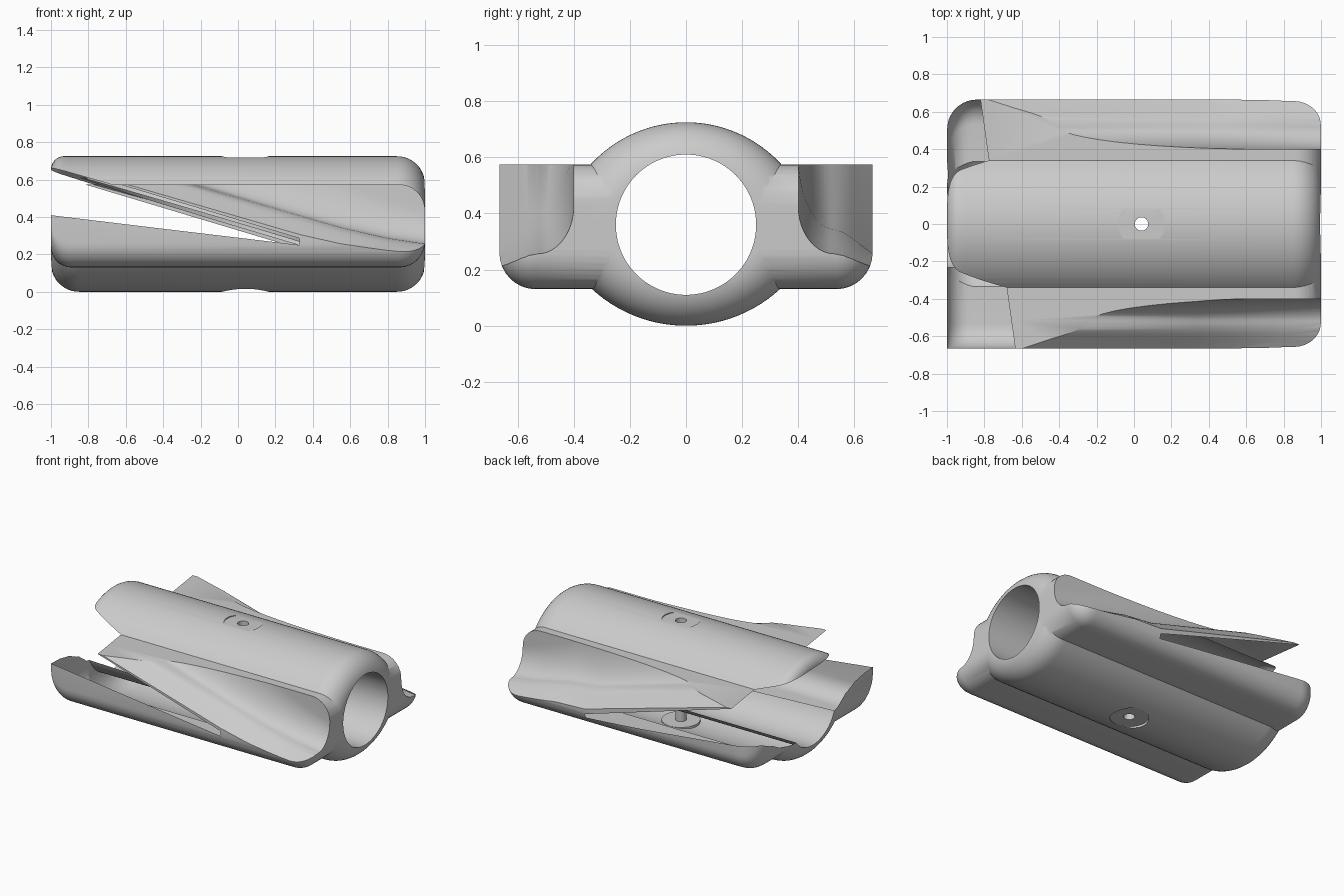
import bpy, bmesh, math
from mathutils import Matrix

old = bpy.data.objects.get("Cube")
if old:
    bpy.data.objects.remove(old, do_unlink=True)

grey = bpy.data.materials.new("plain grey")
grey.use_nodes = True
grey.diffuse_color = (0.6, 0.6, 0.6, 1)
grey.node_tree.nodes["Principled BSDF"].inputs["Base Color"].default_value = (0.6, 0.6, 0.6, 1)


def finish(name, bm):
    bmesh.ops.recalc_face_normals(bm, faces=bm.faces)
    mesh = bpy.data.meshes.new(name)
    bm.to_mesh(mesh)
    bm.free()
    mesh.materials.append(grey)
    obj = bpy.data.objects.new(name, mesh)
    bpy.context.collection.objects.link(obj)
    return obj


def loft(name, rings):
    """Skin a row of equal-length closed rings and cap both ends."""
    bm = bmesh.new()
    rows = [[bm.verts.new(p) for p in ring] for ring in rings]
    n = len(rows[0])
    for a, b in zip(rows, rows[1:]):
        for i in range(n):
            j = (i + 1) % n
            bm.faces.new((a[i], a[j], b[j], b[i]))
    bm.faces.new(rows[0])
    bm.faces.new(rows[-1])
    bmesh.ops.triangulate(bm, faces=bm.faces)
    return finish(name, bm)


def cylinder(name, radius, length, matrix, sides=96):
    bm = bmesh.new()
    bmesh.ops.create_cone(bm, cap_ends=True, segments=sides, radius1=radius,
                          radius2=radius, depth=length, matrix=matrix)
    return finish(name, bm)


def boolean(target, tool, operation):
    mod = target.modifiers.new(operation, 'BOOLEAN')
    mod.operation = operation
    mod.solver = 'EXACT'
    mod.object = tool
    bpy.context.view_layer.objects.active = target
    bpy.ops.object.modifier_apply(modifier=mod.name)
    bpy.data.objects.remove(tool, do_unlink=True)


def end_inset(x, radius, side):
    """Inset of a rounded end of given radius at station x."""
    t = max(0, side * x - (1 - radius))
    return radius - math.sqrt(max(0, radius * radius - t * t))


STEPS = 10
ends = [0.16 * (1 - math.cos(i * math.pi / 2 / STEPS)) for i in range(STEPS + 1)]
stations = [-1 + e for e in ends] + [1 - e for e in reversed(ends)]


def barrel_ring(x):
    """Lens-shaped section with shallow top and bottom arcs."""
    right = end_inset(x, 0.15, 1)
    r_top = 0.46 - right - end_inset(x, 0.07, -1)
    r_low = 0.495 - right - end_inset(x, 0.15, -1)
    ys = [0.36 * (i / 16 - 1) for i in range(33)]
    upper = [(x, y, max(0.37, 0.265 + math.sqrt(max(0, r_top ** 2 - y * y)))) for y in ys]
    lower = [(x, y, min(0.35, 0.495 - math.sqrt(max(0, r_low ** 2 - y * y)))) for y in ys]
    return upper + lower[::-1]


def wing_ring(x):
    """Flat-topped section with rounded lower corners; the back left corner is also rounded."""
    right = end_inset(x, 0.14, 1)
    top = 0.575 - right
    bottom = 0.13 + right + end_inset(x, 0.11, -1)
    r = max(0.02, 0.13 - right)

    def half(w):
        arc = [(x, w - r + r * math.sin(a), bottom + r - r * math.cos(a))
               for a in (i * math.pi / 16 for i in range(9))]
        return arc + [(x, w, max(top, bottom + r + 0.01))]

    back = half(0.665 - right - end_inset(x, 0.16, -1))
    front = half(0.665 - right)
    return back + [(px, -py, pz) for px, py, pz in reversed(front)]


# Barrel with side wings
body = loft("clip_body", [barrel_ring(x) for x in stations])
boolean(body, loft("wings", [wing_ring(x) for x in stations]), 'UNION')

# Bore along the length
turn = Matrix.Translation((0, 0, 0.36)) @ Matrix.Rotation(math.pi / 2, 4, 'Y')
boolean(body, cylinder("bore", 0.25, 3, turn), 'DIFFERENCE')

# Sloping scoop on the outside of each wing
profile = []
for i in range(13):
    a = i * math.pi / 2 / 12
    profile.append((0.53 - 0.13 * math.cos(a), 0.30 - 0.22 * math.sin(a)))
profile += [(0.56, 0.072), (0.59, 0.056), (0.62, 0.036), (0.665, 0.008), (0.75, -0.03)]


def scoop(name, side, start, middle):
    slope = (0.575 - middle) / (0.33 - start)
    floors = ((-1.2, 0.575 + slope * (start + 1.2), 1.4), (0.33, middle, 1.4),
              (0.55, 0.247, 1.2), (0.8, 0.21, 0.95), (1.1, 0.185, 0.7))
    rings = []
    for x, floor, depth in floors:
        ring = [(x, side * y, floor + z * depth) for y, z in profile]
        rings.append(ring + [(x, side * 0.75, 1.4), (x, side * 0.4, 1.4)])
    return loft(name, rings)


boolean(body, scoop("front_scoop", -1, -0.635, 0.295), 'DIFFERENCE')
boolean(body, scoop("back_scoop", 1, -0.82, 0.255), 'DIFFERENCE')


# Wedge slot that parts the jaws, dished towards the bore on its lower side
def slot_ring(y, low_end, low_tip):
    start = -0.728 - 0.14 * y
    top = lambda x: 0.575 - 0.3 * (x - start)
    return [(-1.2, y, low_end), (0.33, y, low_tip), (0.33, y, top(0.33)), (-1.2, y, top(-1.2))]


dish = ((-0.7, 0.435, 0.25), (-0.57, 0.43, 0.25), (-0.47, 0.41, 0.25), (-0.36, 0.36, 0.24),
        (-0.25, 0.28, 0.23), (0, 0.2, 0.21), (0.25, 0.205, 0.2), (0.36, 0.24, 0.2),
        (0.47, 0.3, 0.2), (0.57, 0.345, 0.2), (0.7, 0.365, 0.2))
boolean(body, loft("jaw_slot", [slot_ring(*row) for row in dish]), 'DIFFERENCE')

# Pin hole with shallow counterbores above and below
for name, radius, length, z in (("pin_hole", 0.036, 2, 0.36),
                                ("top_seat", 0.125, 0.2, 0.818),
                                ("bottom_seat", 0.125, 0.2, -0.083)):
    boolean(body, cylinder(name, radius, length, Matrix.Translation((0.04, 0, z)), 48), 'DIFFERENCE')

bpy.ops.object.select_all(action='DESELECT')
body.select_set(True)
bpy.context.view_layer.objects.active = body
bpy.ops.object.shade_smooth_by_angle(angle=math.radians(30))
